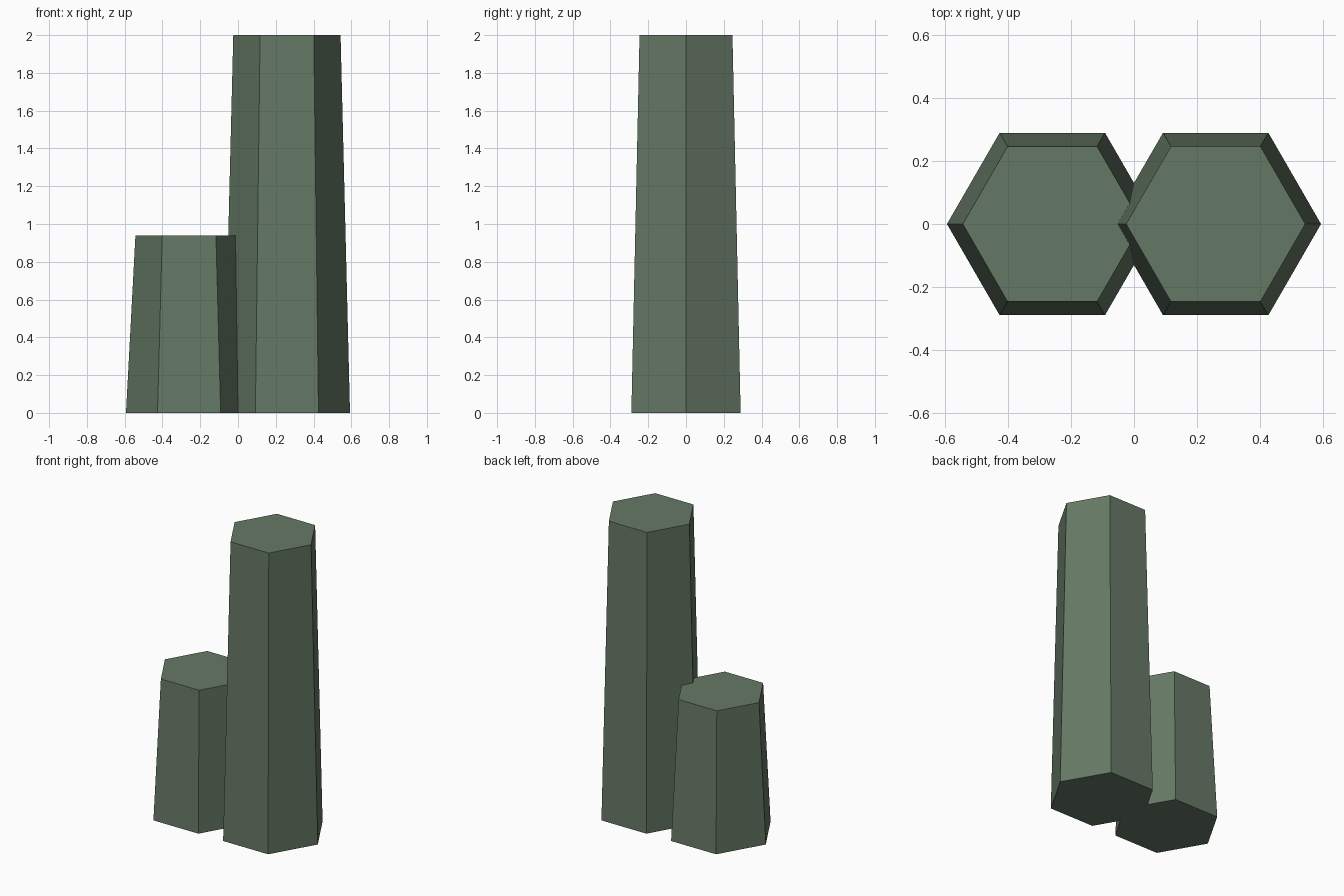
import bpy

if "Cube" in bpy.data.objects:
    bpy.data.objects.remove(bpy.data.objects["Cube"])

# Single muted green for the stone
stone = bpy.data.materials.new("mossy green")
stone.diffuse_color = (0.13, 0.19, 0.13, 1.0)
stone.use_nodes = True
stone.node_tree.nodes["Principled BSDF"].inputs["Base Color"].default_value = stone.diffuse_color


def hex_column(name, x, height):
    """Six-sided tapered column with corners on the x axis, standing on z = 0."""
    bpy.ops.mesh.primitive_cone_add(
        vertices=6, radius1=0.334, radius2=0.284, depth=height,
        location=(x, 0, height / 2), rotation=(0, 0, 0.5235988))
    column = bpy.context.object
    column.name = name
    column.data.materials.append(stone)
    # Flat faces
    bpy.ops.object.shade_flat()
    return column


# Tall column on the right, short one on the left, overlapping slightly
hex_column("tall_column", 0.259, 2.0)
hex_column("short_column", -0.259, 0.94)
